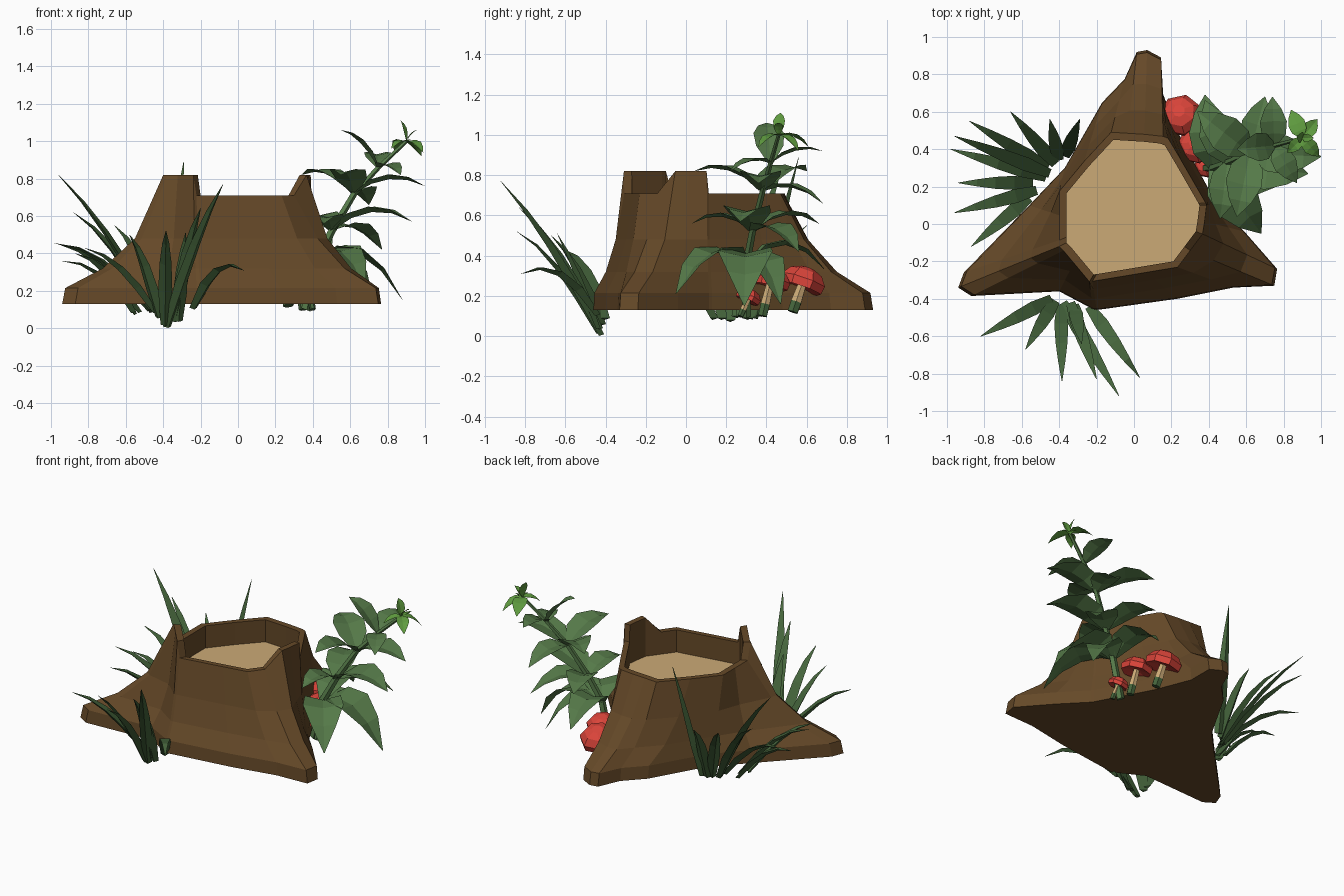
import bpy, bmesh, math
from mathutils import Vector

if "Cube" in bpy.data.objects:
    bpy.data.objects.remove(bpy.data.objects["Cube"])


def material(name, rgb):
    m = bpy.data.materials.new(name)
    m.diffuse_color = (*rgb, 1)
    m.use_nodes = True
    m.node_tree.nodes["Principled BSDF"].inputs["Base Color"].default_value = m.diffuse_color
    return m


BARK = material("bark brown", (0.130, 0.066, 0.021))
WOOD = material("cut wood", (0.60, 0.40, 0.18))
RED = material("mushroom red", (0.70, 0.058, 0.042))
GRASS = material("grass green", (0.060, 0.130, 0.045))
LEAF = material("leaf green", (0.090, 0.190, 0.065))
BRIGHT = material("young leaf green", (0.115, 0.33, 0.050))


def make(name, verts, faces, mats, rule=None):
    me = bpy.data.meshes.new(name)
    me.from_pydata([tuple(v) for v in verts], [], faces)
    for m in mats:
        me.materials.append(m)
    if rule:
        for p in me.polygons:
            p.material_index = rule(p)
    ob = bpy.data.objects.new(name, me)
    bpy.context.collection.objects.link(ob)
    return ob


def fix_normals(ob):
    bm = bmesh.new()
    bm.from_mesh(ob.data)
    bmesh.ops.recalc_face_normals(bm, faces=bm.faces)
    bm.to_mesh(ob.data)
    bm.free()


def bridge(rings, n):
    return [(r * n + i, r * n + (i + 1) % n, (r + 1) * n + (i + 1) % n, (r + 1) * n + i)
            for r in range(rings - 1) for i in range(n)]


# Stump: columns of ground outline x, y, opening x, y and whether the rim stands tall
COLUMNS = [
    (.07, .93, .05, .44, 0), (.145, .89, .14, .43, 0), (.145, .72, .165, .42, 0),
    (.24, .48, .23, .31, 0), (.43, .13, .345, .11, 0), (.44, .115, .35, .10, 1),
    (.59, -.04, .34, .02, 1), (.765, -.24, .33, -.04, 1), (.75, -.33, .27, -.12, 0),
    (.53, -.34, .21, -.20, 0), (.23, -.40, .06, -.225, 0), (-.20, -.46, -.20, -.268, 0),
    (-.22, -.455, -.215, -.27, 1), (-.40, -.36, -.29, -.18, 1), (-.87, -.385, -.34, -.12, 1),
    (-.94, -.34, -.36, -.10, 1), (-.91, -.26, -.36, -.07, 0), (-.56, .10, -.36, .05, 0),
    (-.37, .30, -.36, .165, 0), (-.17, .65, -.24, .31, 0), (-.05, .775, -.11, .45, 0),
    (.015, .92, -.03, .445, 0)]
N = len(COLUMNS)
CENTRE = Vector((0, 0.08))
FLOOR = 0.56
verts = []
for t, z in ((0, .13), (.03, .215), (.40, .32), (.72, .48), (1, None)):
    for bx, by, ix, iy, tall in COLUMNS:
        rim = CENTRE + (Vector((ix, iy)) - CENTRE) * 1.11
        p = Vector((bx, by)).lerp(rim, t)
        verts.append((p.x, p.y, z if z else .71 + .11 * tall))
for c in COLUMNS:
    verts.append((c[2], c[3], .71 + .11 * c[4]))
for c in COLUMNS:
    verts.append((c[2], c[3], FLOOR))
faces = bridge(7, N) + [tuple(range(N)), tuple(range(6 * N, 7 * N))]
stump = make("tree_stump", verts, faces, [BARK, WOOD],
             lambda p: 1 if len(p.vertices) == N and p.center.z > .4 else 0)
fix_normals(stump)


def curve_frames(base, tip, arch, steps):
    """Points of an arched path with a sideways and a normal vector."""
    a, c = Vector(base), Vector(tip)
    b = (a + c) / 2 + Vector((0, 0, arch))
    flat = Vector((c.x - a.x, c.y - a.y, 0)).normalized()
    side = flat.cross(Vector((0, 0, 1)))
    out = []
    for i in range(steps + 1):
        t = i / steps
        p = a * (1 - t) ** 2 + b * 2 * t * (1 - t) + c * t * t
        tan = ((b - a) * (1 - t) + (c - b) * t).normalized()
        out.append((t, p, side, side.cross(tan)))
    return out


# Grass blades: tapering three-sided spikes
def blade(name, base, tip, arch, width):
    verts = []
    for t, p, s, n in curve_frames(base, tip, arch, 4):
        w = width * (0.65, 1, .85, .5, .04)[round(t * 4)] / 2
        verts += [p - s * w, p - n * w * .7, p + s * w]
    fix_normals(make(name, verts, bridge(5, 3) + [(0, 1, 2), (12, 13, 14)], [GRASS]))


FRONT_BLADES = [
    ((-.38, -.42, .01), (-.08, -.92, .77), .12), ((-.24, -.44, .11), (.03, -.82, .31), .22),
    ((-.34, -.42, .04), (-.20, -.83, .64), .14), ((-.39, -.43, .02), (-.385, -.84, .52), .16),
    ((-.42, -.41, .06), (-.58, -.67, .50), .12), ((-.44, -.40, .09), (-.82, -.60, .43), .14),
    ((-.32, -.43, .04), (-.28, -.64, .51), .08)]
LEFT_BLADES = [
    ((-.45, .27, .10), (-.96, .47, .82), .12), ((-.47, .25, .10), (-.98, .40, .455), .18),
    ((-.46, .30, .09), (-.88, .55, .62), .15), ((-.42, .32, .09), (-.66, .60, .55), .14),
    ((-.40, .34, .09), (-.45, .56, .50), .12), ((-.37, .36, .10), (-.29, .56, .89), .05),
    ((-.52, .18, .09), (-.96, .06, .45), .16), ((-.54, .22, .08), (-.94, .22, .36), .16),
    ((-.56, .14, .09), (-.87, -.12, .40), .14)]
for group, blades in (("front", FRONT_BLADES), ("left", LEFT_BLADES)):
    for i, (b, t, arch) in enumerate(blades):
        blade(f"{group}_grass_blade_{i + 1}", b, t, arch, .075)


# Leafy plant: bent stem with tiers of folded leaves
STEM = [Vector(p) for p in ((.36, .30, .10), (.42, .30, .36), (.50, .33, .52),
                            (.62, .38, .72), (.75, .42, .86), (.90, .46, 1.00))]
verts = []
for i, p in enumerate(STEM):
    r = .026 - .003 * i
    verts += [p + Vector((math.cos(a), math.sin(a) * .9, -.4 * math.cos(a))) * r
              for a in (k * math.tau / 5 for k in range(5))]
fix_normals(make("plant_stem", verts, bridge(6, 5) + [tuple(range(5)), tuple(range(25, 30))], [LEAF]))


def leaf(name, base, tip, arch, mat):
    length = (Vector(tip) - Vector(base)).length
    verts = []
    for t, p, s, n in curve_frames(base, tip, arch * length, 4):
        w = length * (.05, .24, .27, .17, .005)[round(t * 4)]
        verts += [p - s * w + n * w * .25, p, p + s * w + n * w * .25]
    faces = [(r * 3 + k, r * 3 + k + 1, r * 3 + k + 4, r * 3 + k + 3)
             for r in range(4) for k in (0, 1)]
    make(name, verts, faces, [mat])


TIERS = [
    (1, LEAF, .55, [(.68, -.05, .21), (.88, .29, .15), (.38, .69, .33), (.72, .47, .16)]),
    (2, LEAF, .35, [(.46, .03, .56), (.93, .27, .57), (.38, .66, .56), (.77, .56, .42)]),
    (3, LEAF, .30, [(.34, .60, .82), (.55, .04, .82), (1.0, .36, .76), (.70, .68, .66)]),
    (4, LEAF, .25, [(.55, .40, 1.06), (.74, .68, .92), (.87, .22, .82)]),
    (5, BRIGHT, .25, [(.87, .47, 1.11), (.99, .36, .94), (.98, .56, .92), (.84, .61, .94),
                      (.96, .46, 1.06), (.82, .38, .96)])]
for level, mat, arch, tips in TIERS:
    for i, tip in enumerate(tips):
        leaf(f"plant_leaf_{level}_{i + 1}", STEM[level], tip, arch, mat)


# Mushrooms: seven-sided red caps on pale stems with mossy feet
def mushroom(name, foot, top, r):
    foot, top = Vector(foot), Vector(top)
    axis = (top - foot).normalized()
    u = axis.cross(Vector((0, 1, 0))).normalized()
    v = axis.cross(u)

    def lathe(part, n, profile, mats, rule=None):
        pts = [p + (u * math.cos(k * math.tau / n) + v * math.sin(k * math.tau / n)) * q
               for p, q in profile for k in range(n)]
        m = len(profile)
        fix_normals(make(f"{name}_{part}", pts, bridge(m, n) +
                         [tuple(range(n)), tuple(range((m - 1) * n, m * n))], mats, rule))

    lathe("stem", 6, [(foot, r * .25), (foot.lerp(top, .35), r * .26), (top, r * .2)],
          [WOOD, GRASS], lambda p: 1 if p.center.z < foot.z + (top.z - foot.z) * .25 else 0)
    lathe("cap", 7, [(top - axis * r * .1, r * .3), (top - axis * r * .25, r * .95),
                     (top + axis * r * .12, r), (top + axis * r * .5, r * .72),
                     (top + axis * r * .68, r * .3)], [RED])


mushroom("large_mushroom", (.27, .53, .12), (.25, .58, .265), .115)
mushroom("middle_mushroom", (.35, .38, .10), (.33, .42, .27), .10)
mushroom("small_mushroom", (.40, .27, .10), (.385, .31, .19), .065)
